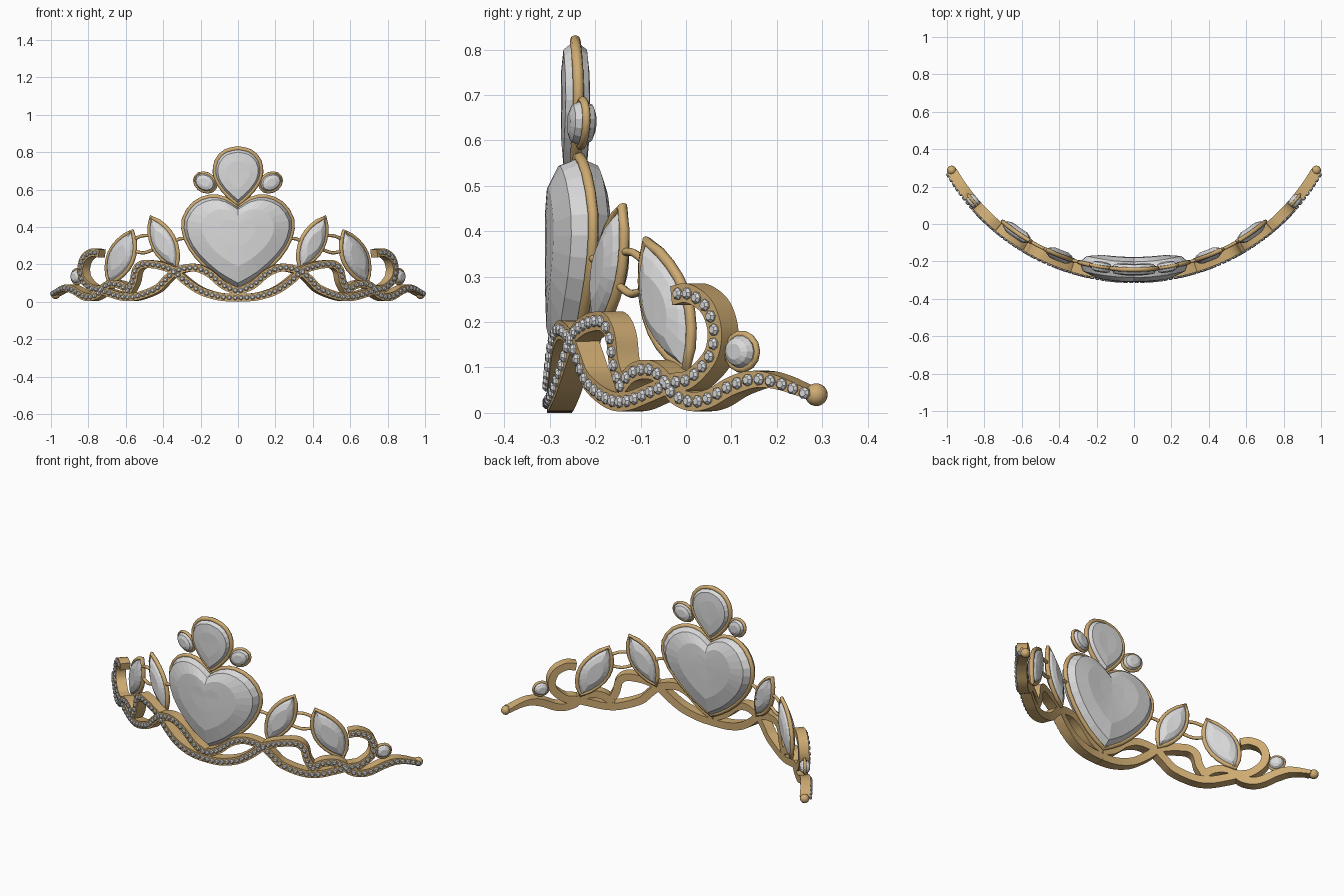
import bpy, bmesh, math
from mathutils import Vector, Matrix

cube = bpy.data.objects.get("Cube")
if cube:
    bpy.data.objects.remove(cube, do_unlink=True)

CENTRE_Y = 0.846      # axis of the cylinder the tiara wraps around
R_BAND = 1.152        # front face of the ribbons
R_GEM = 1.09          # girdle of the large stones
DEPTH = 0.055


def material(name, rgb):
    m = bpy.data.materials.new(name)
    m.use_nodes = True
    m.diffuse_color = (*rgb, 1)
    m.node_tree.nodes["Principled BSDF"].inputs["Base Color"].default_value = (*rgb, 1)
    return m


GOLD = material("gold", (0.62, 0.41, 0.17))
STONE = material("clear stone", (0.70, 0.70, 0.71))


def radial(p):
    return Vector((p.x, p.y - CENTRE_Y, 0)).normalized()


def wrap(x, z, r):
    return Vector((x, CENTRE_Y - math.sqrt(r * r - x * x), z))


def smooth_path(pts, steps):
    """Catmull-Rom resampling of an open path."""
    v = [Vector(p) for p in pts]
    v = [2 * v[0] - v[1]] + v + [2 * v[-1] - v[-2]]
    out = []
    for a, b, c, d in zip(v, v[1:], v[2:], v[3:]):
        for i in range(steps):
            t = i / steps
            out.append(0.5 * (2 * b + (c - a) * t + (2 * a - 5 * b + 4 * c - d) * t ** 2
                              + (3 * b - a - 3 * c + d) * t ** 3))
    return out + [v[-2]]


def finish(bm, name, mat, mirror=True, smooth=False):
    bmesh.ops.recalc_face_normals(bm, faces=bm.faces)
    me = bpy.data.meshes.new(name)
    bm.to_mesh(me)
    bm.free()
    me.materials.append(mat)
    ob = bpy.data.objects.new(name, me)
    bpy.context.collection.objects.link(ob)
    if smooth:
        bpy.ops.object.select_all(action='DESELECT')
        ob.select_set(True)
        bpy.context.view_layer.objects.active = ob
        bpy.ops.object.shade_smooth_by_angle(angle=math.radians(46))
    if mirror:
        ob.modifiers.new("Mirror", 'MIRROR')
    return ob


def frames(pts, closed):
    n = len(pts)
    for i, p in enumerate(pts):
        a = pts[i - 1] if closed or i else p
        b = pts[(i + 1) % n] if closed or i < n - 1 else p
        out = radial(p)
        tangent = (b - a).normalized()
        yield p, tangent, tangent.cross(out).normalized(), out


def sweep(name, pts, profile, closed=False, tip=1.0, mirror=True):
    """Sweep a profile of (sideways, outward) offsets along 3D points."""
    bm = bmesh.new()
    n, k = len(pts), len(profile)
    rings = []
    for i, (p, t, side, out) in enumerate(frames(pts, closed)):
        w = 1 + (tip - 1) * max(0, 4 * i / (n - 1) - 3)
        rings.append([bm.verts.new(p + side * s * w + out * o) for s, o in profile])
    for i in range(n if closed else n - 1):
        a, b = rings[i], rings[(i + 1) % n]
        for j in range(k):
            bm.faces.new((a[j], a[(j + 1) % k], b[(j + 1) % k], b[j]))
    if not closed:
        bm.faces.new(rings[0])
        bm.faces.new(rings[-1])
    return finish(bm, name, GOLD, mirror, True)


def round_profile(r, n=8):
    return [(r * math.cos(math.tau * i / n), r * math.sin(math.tau * i / n)) for i in range(n)]


def ribbon(name, path, tip=1.0, spacing=0.031):
    """Flat gold ribbon with a row of small stones on its front."""
    pts = [wrap(x, z, R_BAND) for x, z in smooth_path(path, 6)]
    w = 0.021
    sweep(name, pts, [(-w, -DEPTH), (w, -DEPTH), (w, 0), (-w, 0)], tip=tip)
    bm = bmesh.new()
    walked, target = 0, spacing / 2
    fr = list(frames(pts, False))
    for (p, t, side, out), q in zip(fr, pts[1:]):
        length = (q - p).length
        while walked + length > target:
            c = p.lerp(q, (target - walked) / length)
            rings = []
            for r, h in ((0.0135, -0.002), (0.0135, 0.004), (0.008, 0.010)):
                rings.append([bm.verts.new(c + t * a + side * b + out * h)
                              for a, b in round_profile(r, 7)])
            for a, b in zip(rings, rings[1:]):
                for j in range(7):
                    bm.faces.new((a[j], a[j - 1], b[j - 1], b[j]))
            bm.faces.new(rings[-1])
            bm.faces.new(rings[0])
            target += spacing
        walked += length
    finish(bm, name + "_stones", STONE)


def gem(name, outline, rings, r=R_GEM, mirror=True, rim=0.012):
    """Double-sided faceted stone following the curve, framed by a gold rim."""
    n = len(outline)
    c = sum(outline, Vector((0, 0))) / n
    bm = bmesh.new()

    def point(scale, d, p):
        q = c + (p - c) * scale
        base = wrap(q.x, q.y, r)
        return bm.verts.new(base + radial(base) * d)

    girdle = [point(1, 0, p) for p in outline]
    for sign in (1, -1):
        last = girdle
        for scale, d in rings:
            ring = [point(scale, d * sign, p) for p in outline]
            for j in range(n):
                bm.faces.new((last[j - 1], last[j], ring[j], ring[j - 1]))
            last = ring
        tip = point(0, rings[-1][1] * sign, c)
        for j in range(n):
            bm.faces.new((last[j - 1], last[j], tip))
    finish(bm, name, STONE, mirror)
    sweep(name + "_rim", [wrap(p.x, p.y, r) for p in outline], round_profile(rim), True, mirror=mirror)


def symmetric(half, steps):
    right = smooth_path(half, steps)
    return right + [Vector((-p.x, p.y)) for p in right[-2:0:-1]]


def marquise(top, bottom, width, n=8):
    a, b = Vector(top), Vector(bottom)
    side = (b - a).normalized().orthogonal() * width
    bulge = [math.sin(math.pi * i / n) ** 0.8 if 0 < i < n else 0 for i in range(n + 1)]
    left = [a.lerp(b, i / n) + side * bulge[i] for i in range(n)]
    right = [a.lerp(b, i / n) - side * bulge[i] for i in range(n, 0, -1)]
    return left + right


def oval(x, z, a, b, tilt=0, n=14):
    rot = Matrix.Rotation(tilt, 2)
    return [Vector((x, z)) + rot @ Vector((a * math.cos(math.tau * i / n), b * math.sin(math.tau * i / n)))
            for i in range(n)]


# Ribbons
ribbon("lower_band", [(0, .021), (.1, .028), (.2, .058), (.28, .11), (.345, .165), (.4, .188), (.46, .2),
                      (.515, .2), (.548, .17), (.562, .11), (.59, .055)])
ribbon("scroll_band", [(0, .055), (.08, .09), (.16, .155), (.24, .183), (.33, .165), (.385, .12), (.437, .07),
                       (.54, .03), (.612, .026), (.685, .045), (.748, .066), (.79, .075), (.833, .12),
                       (.845, .17), (.837, .215), (.818, .245), (.782, .264), (.745, .258)])
ribbon("tail_band", [(.579, .05), (.628, .088), (.685, .095), (.724, .075), (.75, .042), (.792, .025),
                     (.833, .032), (.878, .06), (.918, .074), (.955, .066), (.995, .042)], tip=0.5)

# End beads
bm = bmesh.new()
bmesh.ops.create_uvsphere(bm, u_segments=20, v_segments=12, radius=0.025,
                          matrix=Matrix.Translation((0.975, 0.287, 0.04)))
finish(bm, "end_bead", GOLD, smooth=True)

# Central heart and the drop above it
gem("heart_stone", symmetric([(0, .505), (.07, .55), (.15, .562), (.235, .525), (.29, .44), (.28, .34),
                              (.22, .24), (.11, .135), (0, .068)], 2),
    [(.9, .042), (.62, .064), (.3, .067)], mirror=False)
gem("drop_stone", symmetric([(0, .82), (.065, .805), (.112, .757), (.124, .69), (.1, .625), (.05, .565),
                             (0, .52)], 2),
    [(.85, .026), (.5, .031)], mirror=False)

# Side stones
gem("upper_oval_stone", oval(.175, .638, .06, .047, .55), [(.8, .022), (.45, .029)], rim=0.009)
gem("inner_leaf_stone", marquise((.465, .452), (.33, .178), .06), [(.8, .02), (.5, .031)])
gem("outer_leaf_stone", marquise((.565, .378), (.687, .097), .065), [(.8, .02), (.5, .031)])
gem("end_oval_stone", oval(.86, .135, .027, .039), [(.75, .02), (.45, .027)], r=1.124, rim=0.008)

# Connecting rods
for name, path in (("heart_rod", [(.285, .34), (.315, .335), (.345, .318)]),
                   ("upper_leaf_rod", [(.475, .355), (.515, .352), (.56, .332)]),
                   ("lower_leaf_rod", [(.455, .278), (.505, .262), (.56, .272)])):
    sweep(name, [wrap(x, z, R_GEM) for x, z in smooth_path(path, 4)], round_profile(0.009))
